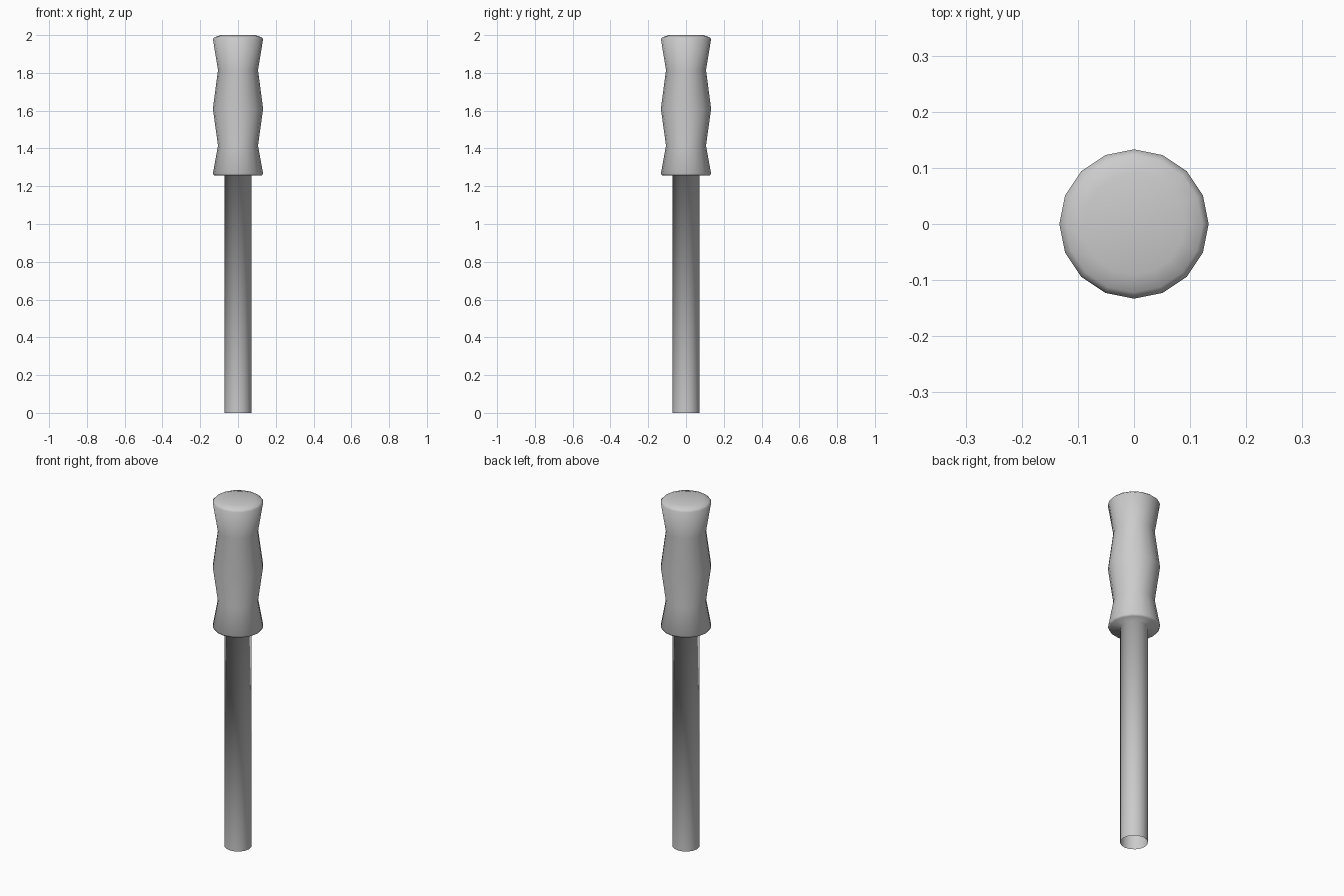
import bpy
import bmesh
from math import cos, sin, tau

if "Cube" in bpy.data.objects:
    bpy.data.objects.remove(bpy.data.objects["Cube"])

SIDES = 16

# Half-profile (radius, height) from the open shaft end up to the handle crown
profile = [
    (0.071, 0.0),     # open end of shaft
    (0.071, 1.256),   # shaft meets handle
    (0.126, 1.256),   # handle underside
    (0.133, 1.267),   # lower flare
    (0.106, 1.415),   # lower grip waist
    (0.133, 1.61),    # middle swell
    (0.106, 1.815),   # upper grip waist
    (0.133, 1.98),    # upper flare
    (0.122, 1.99),    # rounded rim
    (0.09, 2.0),      # flat crown
]


def lathe(name, points, sides):
    bm = bmesh.new()
    rings = [[bm.verts.new((r * cos(tau * i / sides), r * sin(tau * i / sides), z))
              for i in range(sides)] for r, z in points]
    for low, high in zip(rings, rings[1:]):
        for i in range(sides):
            j = (i + 1) % sides
            bm.faces.new((low[i], low[j], high[j], high[i]))
    bm.faces.new(rings[-1])
    for face in bm.faces:
        face.smooth = True
    mesh = bpy.data.meshes.new(name)
    bm.to_mesh(mesh)
    bm.free()
    obj = bpy.data.objects.new(name, mesh)
    bpy.context.collection.objects.link(obj)
    return obj


# Shaft and contoured grip, one continuous smooth surface
lathe("gripped_shaft", profile, SIDES)
